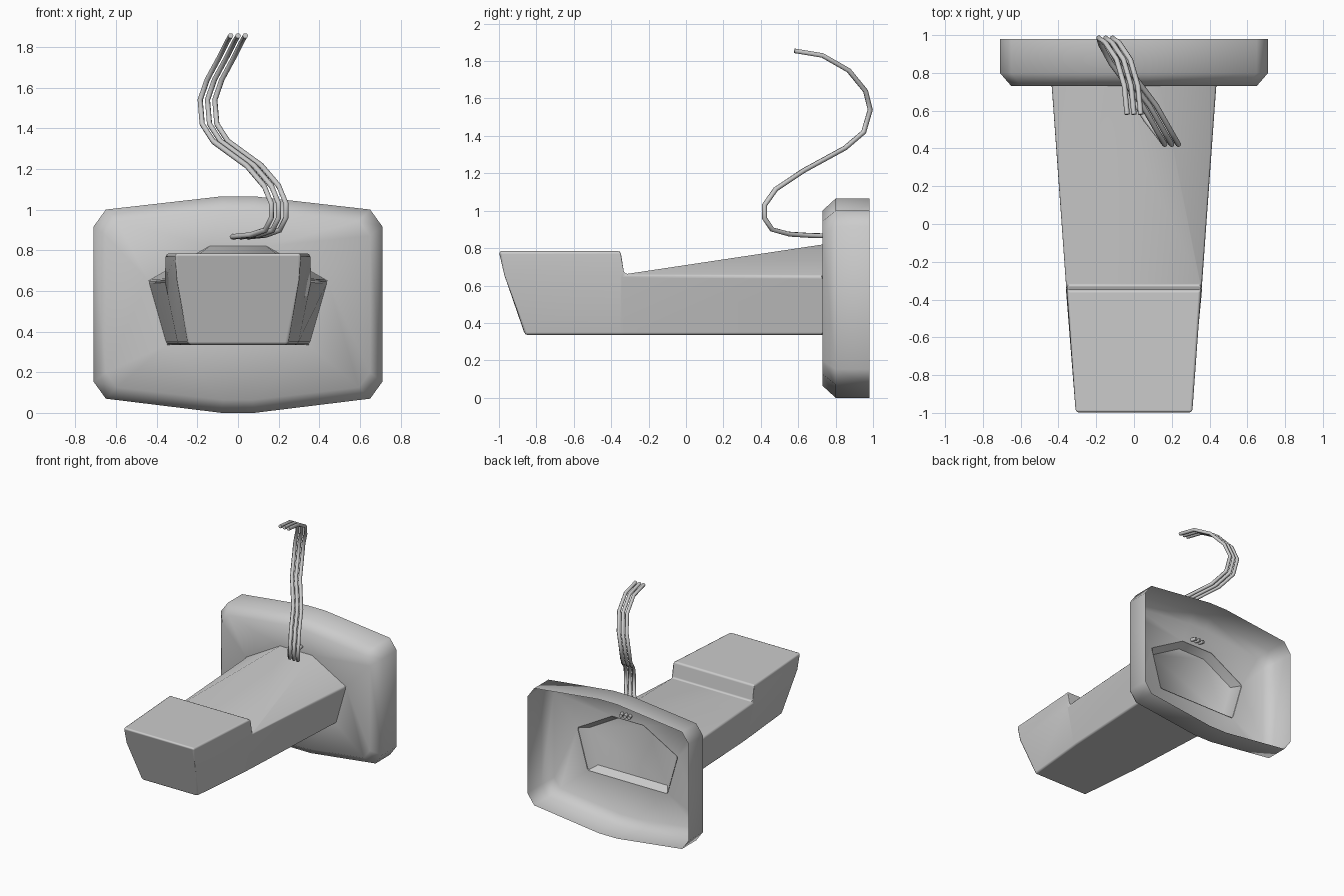
import bpy, bmesh

if "Cube" in bpy.data.objects:
    bpy.data.objects.remove(bpy.data.objects["Cube"])

def finish(name, bm, angle=0.6):
    bmesh.ops.recalc_face_normals(bm, faces=bm.faces)
    me = bpy.data.meshes.new(name)
    bm.to_mesh(me)
    bm.free()
    ob = bpy.data.objects.new(name, me)
    bpy.context.collection.objects.link(ob)
    bpy.ops.object.select_all(action='DESELECT')
    ob.select_set(True)
    bpy.context.view_layer.objects.active = ob
    bpy.ops.object.shade_smooth_by_angle(angle=angle)
    return ob

def ring(bm, pts):
    return [bm.verts.new(p) for p in pts]

def skin(bm, a, b):
    n = len(a)
    for i in range(n):
        bm.faces.new((a[i], a[(i + 1) % n], b[(i + 1) % n], b[i]))

def mirrored(half):
    # close a right-hand half section with its mirror image
    return half + [(-x, y, z) for x, y, z in reversed(half)]

# arm: lofted six-sided sections (bottom, side, top)
sections = [
    [(.245, -.86, .335), (.30, -.98, .655), (.31, -1.0, .785)],
    [(.293, -.35, .335), (.36, -.35, .655), (.355, -.35, .785)],
    [(.295, -.33, .335), (.362, -.33, .65), (.352, -.33, .66)],
    [(.35, .735, .335), (.44, .735, .65), (.14, .735, .82)],
]
bm = bmesh.new()
rings = [ring(bm, mirrored(s)) for s in sections]
for a, b in zip(rings, rings[1:]):
    skin(bm, a, b)
bm.faces.new(rings[0])
arm = finish("arm", bm)
bev = arm.modifiers.new("soft_edges", 'BEVEL')
bev.width, bev.segments, bev.limit_method = .015, 2, 'ANGLE'
bev.angle_limit = .7
bev.harden_normals = True

# mounting plate: open-backed shell with a recess behind the arm
half = [(.08, 0), (.65, .07), (.71, .153), (.71, .917), (.65, 1.0), (.08, 1.065)]
def outline(y, sx=1, sz=1):
    return mirrored([(x * sx, y, .532 + (z - .532) * sz) for x, z in half])
def recess(y, s):
    return mirrored([(x * s, y, .57 + (z - .57) * s) for x, _, z in sections[-1]])
bm = bmesh.new()
rim, shoulder, face = [ring(bm, outline(*p)) for p in
                       ((.98,), (.80,), (.73, .915, .88))]
mouth, floor = ring(bm, recess(.73, 1)), ring(bm, recess(.67, .87))
skin(bm, rim, shoulder)
skin(bm, shoulder, face)
skin(bm, mouth, floor)
bm.faces.new(floor)
# flat front between the plate edge and the arm
n = len(face)
for i in range(n):
    j = (i + 1) % n
    p, q = mouth[i // 2], mouth[(j // 2)]
    if p is q:
        bm.faces.new((face[i], face[j], p))
    else:
        bm.faces.new((face[i], face[j], q, p))
finish("mounting_plate", bm, 0.9)

# three bundled cables
path = [(0, .58, 1.855), (-.015, .73, 1.83), (-.055, .87, 1.75), (-.115, .96, 1.64),
        (-.15, .985, 1.54), (-.14, .95, 1.42), (-.085, .85, 1.335), (.08, .63, 1.215),
        (.165, .48, 1.115), (.2, .42, 1.03), (.2, .42, .96), (.17, .46, .90),
        (.10, .55, .875), (.03, .66, .868), (0, .77, .865)]
for k in (-1, 0, 1):
    cu = bpy.data.curves.new(f"cable_{k + 2}", 'CURVE')
    cu.dimensions = '3D'
    cu.bevel_depth, cu.bevel_resolution, cu.use_fill_caps = .014, 1, True
    sp = cu.splines.new('POLY')
    sp.points.add(len(path) - 1)
    for pt, (x, y, z) in zip(sp.points, path):
        pt.co = (x + k * .036, y, z, 1)
    bpy.context.collection.objects.link(bpy.data.objects.new(cu.name, cu))
